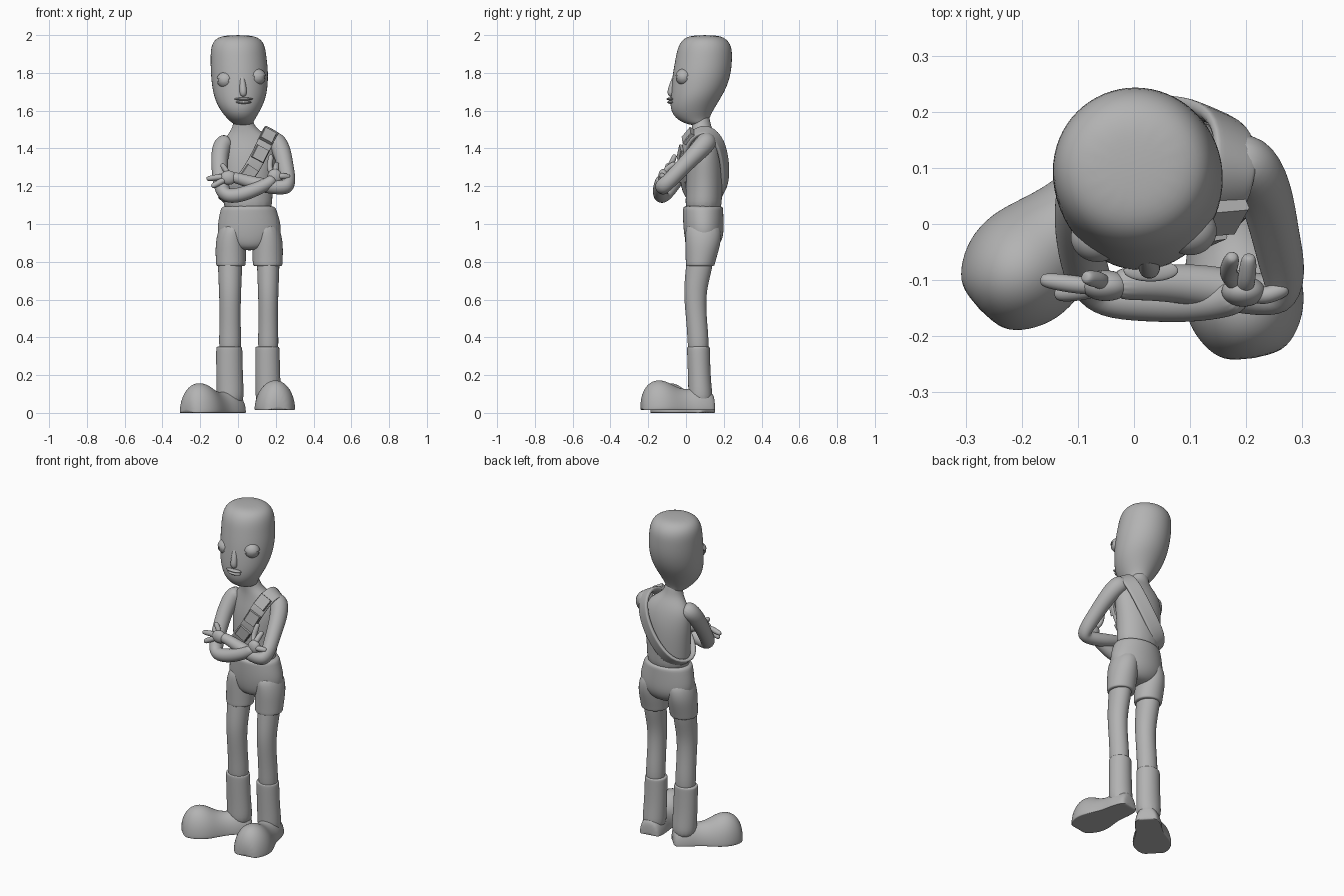
import bpy, bmesh, math
from mathutils import Vector

cube = bpy.data.objects.get("Cube")
if cube:
    bpy.data.objects.remove(cube, do_unlink=True)

grey = bpy.data.materials.new("plain grey")
grey.use_nodes = True
GREY = (0.45, 0.45, 0.45, 1)
grey.diffuse_color = GREY
grey.node_tree.nodes["Principled BSDF"].inputs["Base Color"].default_value = GREY
N = 16


def finish(name, bm, levels=2):
    """Turn a bmesh into a smooth, optionally subdivided object."""
    bmesh.ops.recalc_face_normals(bm, faces=bm.faces)
    mesh = bpy.data.meshes.new(name)
    bm.to_mesh(mesh)
    bm.free()
    mesh.materials.append(grey)
    ob = bpy.data.objects.new(name, mesh)
    bpy.context.collection.objects.link(ob)
    for p in mesh.polygons:
        p.use_smooth = levels > 0
    if levels:
        mod = ob.modifiers.new("smooth", "SUBSURF")
        mod.levels = mod.render_levels = levels
    return ob


def skin(name, rings, closed=False, levels=2):
    """Bridge a list of point rings into one surface."""
    bm = bmesh.new()
    loops = [[bm.verts.new(p) for p in ring] for ring in rings]
    pairs = list(zip(loops, loops[1:]))
    if closed:
        pairs.append((loops[-1], loops[0]))
    else:
        bm.faces.new(loops[0])
        bm.faces.new(loops[-1])
    n = len(loops[0])
    for a, b in pairs:
        for i in range(n):
            j = (i + 1) % n
            bm.faces.new((a[i], a[j], b[j], b[i]))
    return finish(name, bm, levels)


def circle():
    return [(math.cos(math.tau * i / N), math.sin(math.tau * i / N)) for i in range(N)]


def column(name, sections):
    """Stack horizontal ellipses given as z, x, y, rx, ry."""
    return skin(name, [[Vector((x + rx * c, y + ry * s, z)) for c, s in circle()]
                       for z, x, y, rx, ry in sections])


def limb(name, sections):
    """Round tube through points given as x, y, z, radius."""
    pts = [Vector(s[:3]) for s in sections]
    rings, side = [], None
    for i, p in enumerate(pts):
        t = (pts[min(i + 1, len(pts) - 1)] - pts[max(i - 1, 0)]).normalized()
        if side is None:
            side = t.orthogonal()
        side = (side - t * side.dot(t)).normalized()
        up = t.cross(side)
        r = sections[i][3]
        rings.append([p + (side * c + up * s) * r for c, s in circle()])
    return skin(name, rings)


def ball(name, centre, size, cut=None):
    """Ellipsoid, optionally keeping only the part above or below a height."""
    bm = bmesh.new()
    bmesh.ops.create_uvsphere(bm, u_segments=20, v_segments=12, radius=1)
    if cut:
        bmesh.ops.bisect_plane(bm, geom=bm.verts[:] + bm.edges[:] + bm.faces[:],
                               plane_co=(0, 0, cut), plane_no=(0, 0, -cut), clear_outer=True)
    for v in bm.verts:
        v.co = Vector(centre) + Vector(a * b for a, b in zip(v.co, size))
    return finish(name, bm, 1)


def foot(name, heel, direction, sections):
    """Flat-soled shoe along a direction; sections are distance, half width, height."""
    d = Vector((*direction, 0)).normalized()
    side = Vector((-d.y, d.x, 0))
    return skin(name, [[Vector(heel) + d * t + side * (w * c) + Vector((0, 0, h * max(s, 0)))
                        for c, s in circle()] for t, w, h in sections])


# Head, neck and torso
column("head", [(1.52, .03, .075, .045, .05), (1.55, .018, .035, .07, .085),
                (1.60, .012, .03, .108, .115), (1.66, .011, .048, .137, .134),
                (1.72, .01, .068, .15, .15), (1.80, .008, .085, .156, .158),
                (1.88, .003, .095, .152, .153), (1.94, 0, .1, .147, .146),
                (1.985, 0, .1, .122, .115), (2.0, 0, .1, .06, .06)])
column("torso", [(1.04, .055, .09, .13, .1), (1.15, .05, .095, .134, .097),
                 (1.25, .05, .098, .14, .1), (1.35, .055, .1, .152, .096),
                 (1.43, .055, .1, .145, .078), (1.48, .045, .092, .095, .062),
                 (1.52, .028, .08, .052, .05), (1.6, .025, .075, .05, .048)])

# Face: hooded eyes, nose, lips and ridge of the brow
for side, x, y, z in (("left", .1, -.012, 1.778), ("right", -.065, -.024, 1.762)):
    ball(side + "_eye", (x, y, z), (.043, .04, .04))
    ball(side + "_upper_lid", (x, y, z), (.049, .045, .045), .12)
    ball(side + "_lower_lid", (x, y, z), (.048, .044, .044), -.2)
limb("nose", [(.02, -.055, 1.79, .012), (.025, -.07, 1.74, .017),
              (.028, -.082, 1.695, .021), (.028, -.075, 1.675, .014)])
ball("upper_lip", (.03, -.083, 1.662), (.05, .02, .008))
ball("lower_lip", (.03, -.08, 1.645), (.042, .02, .009))

# Shorts
column("shorts_hips", [(1.1, .055, .09, .143, .108), (1.08, .055, .09, .15, .109),
                       (1.0, .06, .092, .172, .11), (.93, .06, .095, .172, .106),
                       (.88, .06, .088, .12, .085), (.86, .06, .085, .06, .05)])
for side, x in (("right", -.038), ("left", .157)):
    column(side + "_shorts_leg", [(1.02, x + .02 * (1 if x < 0 else -1), .09, .07, .09),
                                  (.93, x, .092, .08, .1), (.86, x, .085, .083, .09),
                                  (.80, x, .077, .081, .08), (.78, x, .075, .08, .078),
                                  (.776, x, .075, .07, .07)])

# Legs and boot shafts
for side, x, w in (("right", -.042, .066), ("left", .16, .061)):
    column(side + "_leg", [(.88, x, .08, w, .072), (.78, x, .072, w, .073),
                           (.68, x, .053, w * .93, .064), (.6, x, .048, w * .88, .059),
                           (.5, x, .055, w * .86, .056), (.4, x, .064, w * .9, .057),
                           (.28, x, .066, w * .9, .055)])
    column(side + "_boot_shaft", [(.352, x - .005, .066, w * .9, .055),
                                  (.35, x - .005, .066, w + .004, .062),
                                  (.33, x - .004, .066, w + .005, .062),
                                  (.2, x - .003, .07, w + .006, .061),
                                  (.12, x, .075, w + .008, .064),
                                  (.03, x, .078, w + .006, .068)])
shoe = [(0, .05, .07), (.015, .065, .1), (.08, .078, .125), (.14, .075, .11), (.2, .092, .12),
        (.26, .112, .16), (.32, .108, .165), (.37, .08, .13), (.395, .045, .06)]
foot("right_boot", (.01, .12, .0), (-.72, -.69), shoe)
foot("left_boot", (.15, .15, .015), (.16, -.98), shoe)

# Folded arms
limb("left_arm", [(.16, .115, 1.45, .045), (.205, .115, 1.44, .056), (.235, .06, 1.38, .05),
                  (.252, -.02, 1.3, .043), (.268, -.09, 1.225, .042), (.262, -.128, 1.195, .042),
                  (.21, -.125, 1.192, .04), (.1, -.105, 1.21, .038), (.01, -.105, 1.24, .03),
                  (-.04, -.108, 1.25, .03)])
limb("right_arm", [(-.04, .09, 1.44, .045), (-.085, .08, 1.425, .055), (-.1, .02, 1.35, .046),
                   (-.095, -.05, 1.24, .042), (-.08, -.105, 1.165, .042), (-.05, -.13, 1.145, .04),
                   (.02, -.135, 1.155, .04), (.1, -.14, 1.185, .037), (.17, -.135, 1.22, .032),
                   (.19, -.125, 1.245, .03)])


def hand(side, palm, size, fingers):
    ball(side + "_palm", palm, size)
    for label, knuckle, tip, r in fingers:
        a, b = Vector(palm), Vector(tip)
        k = Vector(knuckle)
        limb(side + "_" + label, [(*a, r), (*k, r), (*((k + b) / 2), r), (*b, r * .85),
                                  (*(b + (b - k) * .1), r * .4)])


hand("left", (-.05, -.11, 1.245), (.045, .028, .038),
     [("index_finger", (-.09, -.11, 1.25), (-.16, -.1, 1.24), .016),
      ("lower_finger", (-.09, -.12, 1.225), (-.135, -.125, 1.2), .016),
      ("thumb", (-.06, -.1, 1.28), (-.085, -.095, 1.315), .015)])
hand("right", (.195, -.12, 1.25), (.04, .028, .042),
     [("thumb", (.165, -.09, 1.29), (.175, -.06, 1.36), .016),
      ("index_finger", (.2, -.105, 1.29), (.205, -.06, 1.32), .016),
      ("lower_finger", (.23, -.13, 1.255), (.27, -.115, 1.25), .016)])

# Sash from the left shoulder to the right hip
path = [Vector(p) for p in [
    (.18, .1, 1.508), (.155, .02, 1.46), (.115, -.015, 1.37), (.06, -.022, 1.27),
    (-.02, -.01, 1.17), (-.088, .08, 1.115), (-.04, .18, 1.13), (.05, .206, 1.22),
    (.13, .2, 1.34), (.175, .17, 1.45)]]
middle = Vector((.05, .1, 1.28))


def band(i, width, thick):
    p, t = path[i], (path[(i + 1) % len(path)] - path[i - 1]).normalized()
    out = p - middle
    out = (out - t * out.dot(t)).normalized()
    side = t.cross(out)
    return [p + side * (width * a) + out * (thick * b)
            for a, b in ((-1, -1), (-1, 1), (-.9, 1.2), (.9, 1.2), (1, 1), (1, -1))]


skin("sash", [band(i, .042, .014) for i in range(len(path))], closed=True)

# Flat pouches on the front of the sash
for i in (1, 2, 3):
    ring = band(i, .036, .02)
    step = (path[i + 1] - path[i - 1]).normalized() * .036
    skin("sash_pouch_%d" % i, [[p - step for p in ring], [p + step for p in ring]], levels=0)
